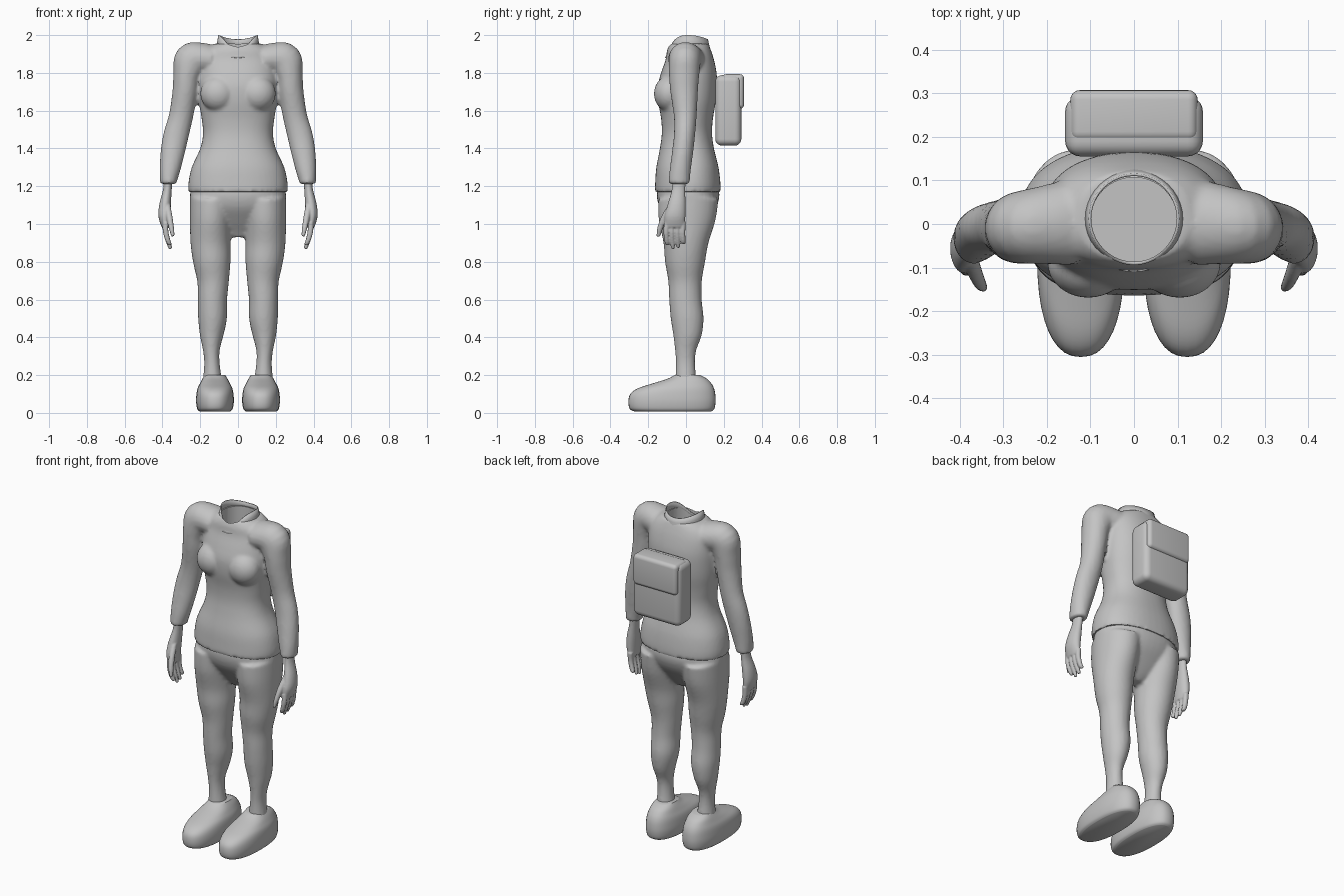
import bpy, bmesh, math
from mathutils import Vector, Matrix

if "Cube" in bpy.data.objects:
    bpy.data.objects.remove(bpy.data.objects["Cube"])

grey = bpy.data.materials.new("plain grey")
grey.diffuse_color = (0.55, 0.55, 0.55, 1)
grey.use_nodes = True
grey.node_tree.nodes["Principled BSDF"].inputs["Base Color"].default_value = grey.diffuse_color


def spow(v, e):
    return math.copysign(abs(v) ** e, v)


def resample(st, k=4):
    # Catmull-Rom smoothing of the stations
    P = [Vector(s) for s in st]
    P = [P[0]] + P + [P[-1]]
    out = []
    for i in range(1, len(P) - 2):
        a, b, c, d = P[i - 1:i + 3]
        for j in range(k):
            t = j / k
            out.append(0.5 * (2 * b + (c - a) * t + (2 * a - 5 * b + 4 * c - d) * t * t
                              + (3 * b - a - 3 * c + d) * t ** 3))
    return out + [P[-1]]


def tube(bm, stations, side=1, n=32, p=2.0):
    # closed loft; station = x, y, z, radius across, radius in y
    st = resample(stations)
    rings = []
    for i, s in enumerate(st):
        a, b = st[max(i - 1, 0)], st[min(i + 1, len(st) - 1)]
        t = Vector((b[0] - a[0], b[2] - a[2])).normalized()
        ring = []
        for k in range(n):
            w = 2 * math.pi * k / n
            u = s[3] * spow(math.cos(w), 2 / p)
            v = s[4] * spow(math.sin(w), 2 / p)
            ring.append(bm.verts.new((side * (s[0] - t.y * u), s[1] + v, s[2] + t.x * u)))
        rings.append(ring)
    for r, q in zip(rings, rings[1:]):
        for k in range(n):
            bm.faces.new((r[k], r[(k + 1) % n], q[(k + 1) % n], q[k]))
    bm.faces.new(rings[0])
    bm.faces.new(rings[-1])


def loft(rows):
    # rows of height, half width, front y, back y
    return [(0, (f + b) / 2, z, w, (b - f) / 2) for z, w, f, b in rows]


def finish(ob, angle=40):
    ob.data.materials.clear()
    ob.data.materials.append(grey)
    bpy.ops.object.select_all(action='DESELECT')
    ob.select_set(True)
    bpy.context.view_layer.objects.active = ob
    bpy.ops.object.shade_smooth_by_angle(angle=math.radians(angle))


def make(name, bm):
    bmesh.ops.recalc_face_normals(bm, faces=bm.faces)
    me = bpy.data.meshes.new(name)
    bm.to_mesh(me)
    bm.free()
    ob = bpy.data.objects.new(name, me)
    bpy.context.collection.objects.link(ob)
    return ob


def bake(ob):
    bpy.context.view_layer.update()
    dg = bpy.context.evaluated_depsgraph_get()
    me = bpy.data.meshes.new_from_object(ob.evaluated_get(dg))
    ob.modifiers.clear()
    ob.data = me


def fuse(ob, voxel, smooth=4):
    # melt overlapping volumes into one skin
    r = ob.modifiers.new("fuse", 'REMESH')
    r.mode = 'VOXEL'
    r.voxel_size = voxel
    s = ob.modifiers.new("soften", 'SMOOTH')
    s.factor = 0.5
    s.iterations = smooth


# sweater: torso, bust and sleeves
bm = bmesh.new()
tube(bm, loft([(1.17, .262, -.165, .183), (1.22, .262, -.163, .182), (1.30, .245, -.157, .172),
               (1.40, .200, -.138, .148), (1.48, .185, -.128, .138), (1.56, .193, -.132, .143),
               (1.65, .207, -.148, .158), (1.73, .212, -.150, .164), (1.80, .21, -.132, .162),
               (1.87, .20, -.108, .148), (1.92, .175, -.100, .132), (1.955, .125, -.085, .118)]),
     n=48, p=2.3)
arm = [(.14, .005, 1.870, .078, .100), (.195, 0, 1.877, .083, .092), (.245, -.006, 1.862, .096, .085),
       (.270, -.01, 1.79, .073, .080), (.280, -.01, 1.70, .067, .073), (.302, -.004, 1.57, .064, .060),
       (.328, -.008, 1.47, .067, .056), (.346, -.018, 1.38, .064, .056), (.360, -.03, 1.29, .055, .056),
       (.367, -.035, 1.24, .047, .056), (.368, -.036, 1.212, .044, .055)]
for s in (-1, 1):
    tube(bm, arm, s)
    bmesh.ops.create_uvsphere(bm, u_segments=24, v_segments=16, radius=1, matrix=Matrix.Translation(
        (s * .105, -.088, 1.69)) @ Matrix.Diagonal((.095, .082, .095, 1)))
sweater = make("sweater", bm)
fuse(sweater, 0.01)
bake(sweater)

# open neck hole
bpy.ops.mesh.primitive_cylinder_add(vertices=40, radius=.1, depth=.4, location=(0, .007, 1.97))
cutter = bpy.context.object
cutter.hide_render = True
cut = sweater.modifiers.new("neck", 'BOOLEAN')
cut.operation = 'DIFFERENCE'
cut.solver = 'EXACT'
cut.object = cutter
bake(sweater)
bpy.data.objects.remove(cutter)
finish(sweater)

# collar standing around the neck hole, low in front
bm = bmesh.new()
n, rows = 40, []
for j in range(4):
    row = []
    for k in range(n):
        w = 2 * math.pi * k / n
        c, s = math.cos(w), math.sin(w)
        front = max(0, -s) ** 4
        top = 1.978 + .022 * c * c - .06 * front
        low = 1.90 - .02 * front
        r = .122 - .006 * j
        row.append(bm.verts.new((r * c, .012 + r * s, low + (top - low) * j / 3)))
    rows.append(row)
for a, b in zip(rows, rows[1:]):
    for k in range(n):
        bm.faces.new((a[k], a[(k + 1) % n], b[(k + 1) % n], b[k]))
collar = make("collar", bm)
collar.modifiers.new("cloth", 'SOLIDIFY').thickness = .006
finish(collar)

# trousers: pelvis and legs down to the ankles
bm = bmesh.new()
tube(bm, loft([(1.24, .235, -.14, .155), (1.16, .254, -.155, .177), (1.09, .245, -.140, .160),
               (1.02, .20, -.095, .115), (.96, .11, -.05, .07), (.93, .05, -.03, .04)]), n=48, p=2.2)
leg = [(.135, .012, 1.13, .120, .160), (.143, .006, 1.02, .112, .150), (.145, 0, .90, .106, .119),
       (.138, -.005, .80, .099, .106), (.132, -.005, .70, .084, .089), (.135, -.003, .60, .077, .086),
       (.135, .006, .50, .076, .087), (.140, .008, .41, .062, .075), (.141, -.002, .33, .044, .056),
       (.138, -.003, .26, .041, .051), (.135, 0, .16, .052, .057)]
for s in (-1, 1):
    tube(bm, leg, s)
trousers = make("trousers", bm)
fuse(trousers, 0.01)
bake(trousers)
finish(trousers, 60)

# hands and shoes
palm = [(.368, -.036, 1.25, .023, .036), (.374, -.04, 1.18, .023, .036), (.386, -.05, 1.10, .031, .048),
        (.390, -.058, 1.04, .031, .055), (.384, -.06, .985, .020, .052)]
shoe = [(z, w, f, b) for z, w, f, b in
        [(.008, .082, -.275, .135), (.022, .094, -.298, .15), (.06, .1, -.305, .157),
         (.10, .098, -.295, .155), (.13, .092, -.255, .148), (.155, .08, -.18, .135),
         (.18, .067, -.10, .112), (.20, .055, -.06, .075)]]
for s, side in ((-1, "left"), (1, "right")):
    bm = bmesh.new()
    tube(bm, palm, s, 24)
    for i, tip in enumerate((.90, .875, .868, .89)):
        y = -.015 - .029 * i
        tube(bm, [(.384, y, 1.01, .016, .015), (.383, y - .003, .96, .015, .0145),
                  (.370, y, .91, .013, .013), (.357, y + .004, tip, .009, .009)], s, 12)
    tube(bm, [(.376, -.075, 1.10, .018, .02), (.364, -.112, 1.04, .017, .019),
              (.353, -.136, .98, .014, .016), (.344, -.146, .935, .009, .01)], s, 12)
    hand = make(side + "_hand", bm)
    fuse(hand, 0.005, 2)
    bake(hand)
    finish(hand, 60)

    bm = bmesh.new()
    tube(bm, [(.122, (f + b) / 2, z, w, (b - f) / 2) for z, w, f, b in shoe], s, 40, 2.35)
    finish(make(side + "_shoe", bm), 50)


# backpack with a lid flap
def soft_box(name, lo, hi, bevel):
    bm = bmesh.new()
    lo, hi = Vector(lo), Vector(hi)
    bmesh.ops.create_cube(bm, size=1, matrix=Matrix.Translation((lo + hi) / 2)
                          @ Matrix.Diagonal((*(hi - lo), 1)))
    bmesh.ops.bevel(bm, geom=bm.edges[:], offset=bevel, segments=5, profile=.5, affect='EDGES')
    finish(make(name, bm), 40)


soft_box("backpack", (-.158, .155, 1.415), (.158, .293, 1.788), .035)
soft_box("backpack_flap", (-.146, .19, 1.61), (.146, .307, 1.793), .022)
